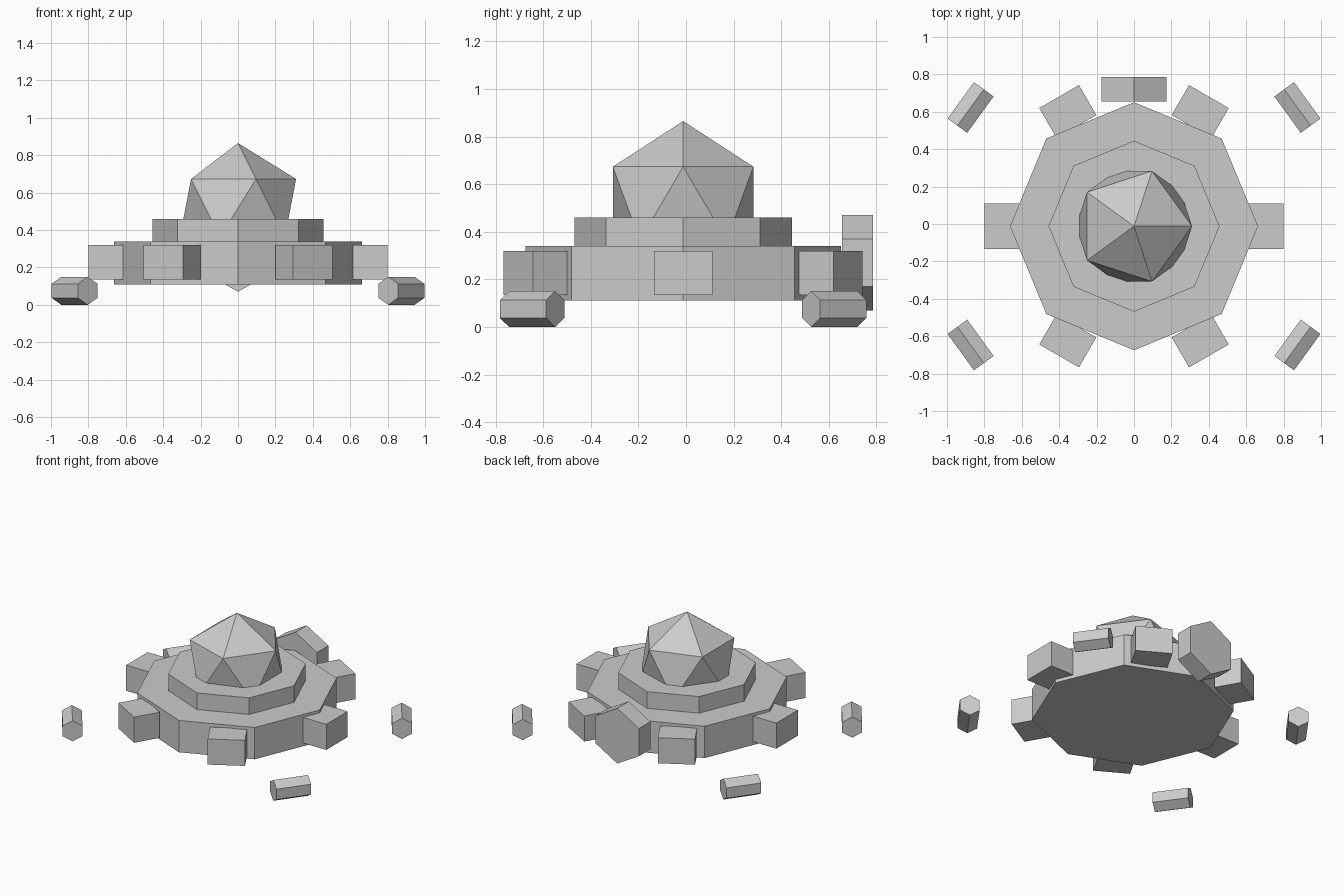
import bpy
from math import radians, cos, sin, pi

cube = bpy.data.objects.get("Cube")
if cube:
    bpy.data.objects.remove(cube, do_unlink=True)

CY = -0.012  # centre of the hull in y

grey = bpy.data.materials.new("light grey")
grey.use_nodes = True
grey.diffuse_color = (0.6, 0.6, 0.6, 1)
grey.node_tree.nodes["Principled BSDF"].inputs["Base Color"].default_value = (0.6, 0.6, 0.6, 1)


def finish(name):
    ob = bpy.context.object
    ob.name = name
    ob.data.name = name
    ob.data.materials.append(grey)
    return ob


def prism(name, sides, radius, depth, location, rotation=(0, 0, 0)):
    bpy.ops.mesh.primitive_cylinder_add(vertices=sides, radius=radius, depth=depth,
                                        location=location, rotation=rotation)
    return finish(name)


def polar(radius, angle, z):
    return (radius * cos(angle), CY + radius * sin(angle), z)


# Octagonal hull and the raised deck on it
prism("hull", 8, 0.663, 0.23, (0, CY, 0.225))
prism("upper_deck", 8, 0.457, 0.12, (0, CY, 0.40))

# Faceted dome
bpy.ops.mesh.primitive_ico_sphere_add(subdivisions=1, radius=0.347, location=(0, CY, 0.518))
finish("dome")

# Six blocks around the rim
for i in range(6):
    a = i * pi / 3
    bpy.ops.mesh.primitive_cube_add(size=1, location=polar(0.708, a, 0.227), rotation=(0, 0, a))
    block = finish(f"rim_block_{i + 1}")
    block.scale = (0.185, 0.245, 0.185)

# Hexagonal hatch at the back
prism("rear_hatch", 6, 0.2, 0.13, (0, 0.72, 0.27), (pi / 2, 0, 0))

# Four detached hexagonal pods lying across the diagonals
for name, deg in (("back_left", 36), ("back_right", 144),
                  ("front_right", 216), ("front_left", 324)):
    a = radians(deg)
    prism(f"{name}_pod", 6, 0.075, 0.24, polar(1.08, a, 0.075), (pi / 2, 0, a))
